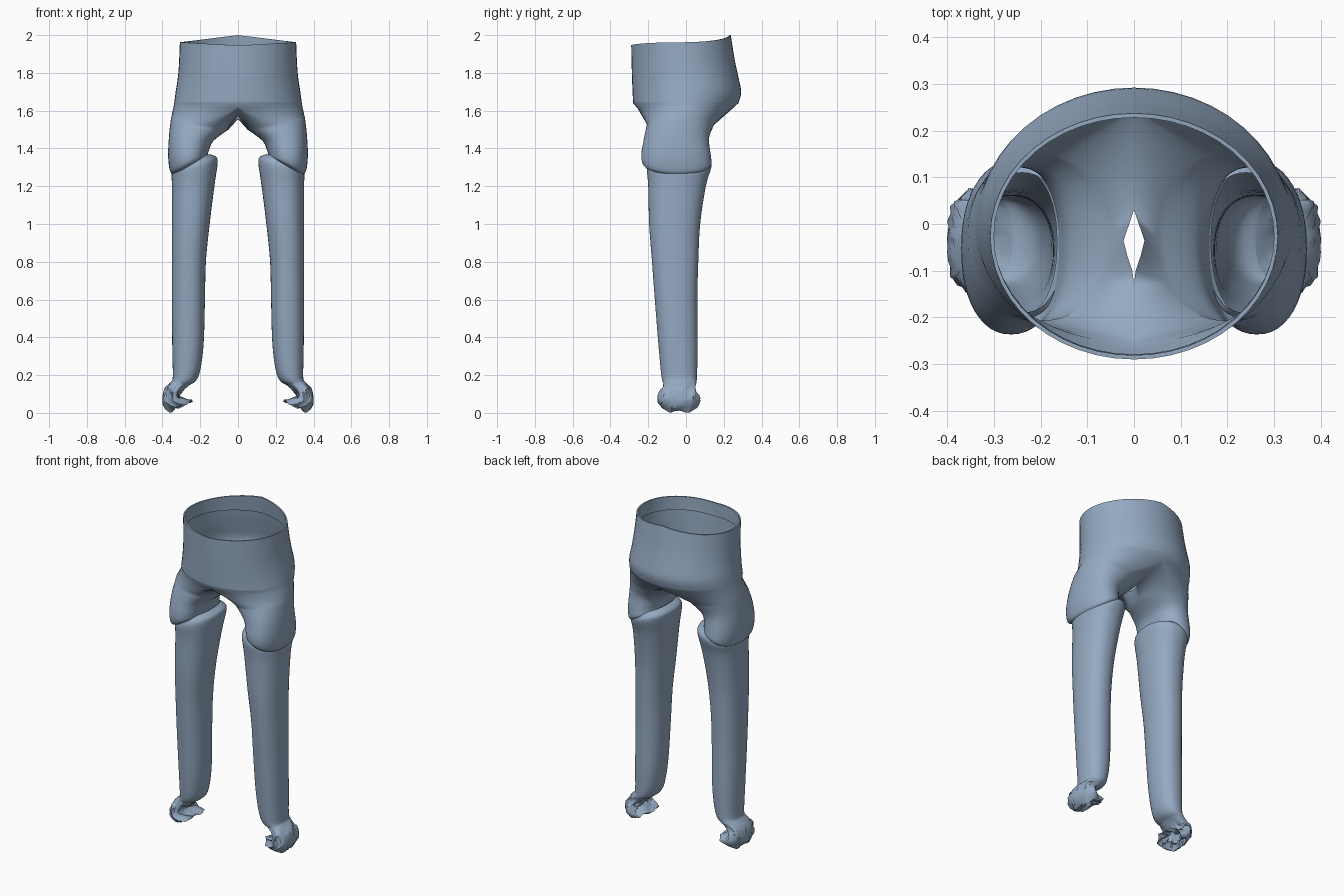
import bpy, bmesh, math, random
from math import sin, cos, pi

random.seed(4)
if "Cube" in bpy.data.objects:
    bpy.data.objects.remove(bpy.data.objects["Cube"])

cloth = bpy.data.materials.new("slate blue cloth")
cloth.use_nodes = True
cloth.diffuse_color = (0.30, 0.40, 0.54, 1)
bsdf = cloth.node_tree.nodes["Principled BSDF"]
bsdf.inputs["Base Color"].default_value = cloth.diffuse_color
bsdf.inputs["Roughness"].default_value = 0.8

SEG = 48
HALF = SEG // 2


def angle(i):
    """Runs from the front, round the outside, to the back, then the inside."""
    return -pi / 2 + 2 * pi * i / SEG


def soften(v, p=0.9):
    return math.copysign(abs(v) ** p, v)


def refine(rows, steps=4):
    """Catmull-Rom interpolation of ring settings."""
    out = []
    for k in range(len(rows) - 1):
        a, b = rows[max(k - 1, 0)], rows[k]
        c, d = rows[k + 1], rows[min(k + 2, len(rows) - 1)]
        for s in range(steps):
            t = s / steps
            out.append([0.5 * (2 * q + (r - p) * t + (2 * p - 5 * q + 4 * r - u) * t * t
                               + (3 * q - p - 3 * r + u) * t ** 3)
                        for p, q, r, u in zip(a, b, c, d)])
    return out + [rows[-1]]


def leg_ring(row):
    """Tilted ring from inner x, outer x, front y, back y, inner z, outer z."""
    xi, xo, yf, yb, zi, zo = row
    pts = []
    for i in range(SEG):
        c, s = soften(cos(angle(i))), soften(sin(angle(i)))
        pts.append(((xi + xo) / 2 + (xo - xi) / 2 * c,
                    (yf + yb) / 2 + (yb - yf) / 2 * s,
                    (zi + zo) / 2 + (zo - zi) / 2 * c))
    return pts


def waist_ring(row):
    """Half ring from side x, front y, back y, height, front rise, back rise."""
    x, yf, yb, z, df, db = row
    pts = []
    for i in range(HALF + 1):
        c, s = cos(angle(i)), sin(angle(i))
        rise = df * (1 - c) if s < 0 else db * (1 - c)
        pts.append((max(x * c, 0) if 0 < i < HALF else 0,
                    (yf + yb) / 2 + (yb - yf) / 2 * s, z + rise))
    return pts


def crotch_ring():
    """Half ring closed by the crotch seam, which has a small slit."""
    pts = waist_ring((0.342, -0.255, 0.25, 1.615, -0.005, 0))
    for i in range(HALF + 1, SEG):
        s = sin(angle(i))
        y = -0.0025 + 0.2525 * s
        slit = 0.024 * max(0, 1 - abs(y + 0.04) / 0.07)
        pts.append((slit, y, 1.553 + 0.06 * abs(s) ** 1.5))
    return pts


def add_rings(bm, rings):
    """Skin consecutive rings; half rings stay open at the centre."""
    loops = [[bm.verts.new(p) for p in ring] for ring in rings]
    for a, b in zip(loops, loops[1:]):
        closed = len(a) == SEG and len(b) == SEG
        for i in range(SEG if closed else HALF):
            j = (i + 1) % SEG
            bm.faces.new((a[i], b[i], b[j], a[j]))


def make_part(name, rings, sharp=60):
    bm = bmesh.new()
    add_rings(bm, rings)
    bmesh.ops.recalc_face_normals(bm, faces=bm.faces)
    # Make the skin face away from the middle of its first ring
    bm.faces.ensure_lookup_table()
    f = min(bm.faces, key=lambda q: q.calc_center_median().y)
    if f.normal.y > 0:
        bmesh.ops.reverse_faces(bm, faces=bm.faces)
    mesh = bpy.data.meshes.new(name)
    bm.to_mesh(mesh)
    bm.free()
    mesh.materials.append(cloth)
    obj = bpy.data.objects.new(name, mesh)
    bpy.context.collection.objects.link(obj)
    mirror = obj.modifiers.new("both sides", "MIRROR")
    mirror.merge_threshold = 0.0005
    bpy.ops.object.select_all(action="DESELECT")
    obj.select_set(True)
    bpy.context.view_layer.objects.active = obj
    bpy.ops.object.shade_smooth_by_angle(angle=math.radians(sharp))
    return obj


# Waist, hips and thighs down to the knee fold
waist_rows = [
    (0.308, -0.29, 0.237, 1.962, -0.017, 0.038),
    (0.312, -0.288, 0.258, 1.86, -0.01, 0.01),
    (0.318, -0.286, 0.277, 1.78, 0, 0),
    (0.33, -0.283, 0.292, 1.70, 0, 0),
    (0.338, -0.28, 0.278, 1.64, 0, 0),
]
thigh_rows = [
    (0.05, 0.355, -0.207, 0.15, 1.50, 1.56),
    (0.13, 0.365, -0.222, 0.122, 1.44, 1.47),
    (0.155, 0.37, -0.236, 0.13, 1.385, 1.36),
    (0.16, 0.36, -0.23, 0.135, 1.365, 1.28),
    (0.165, 0.34, -0.20, 0.12, 1.36, 1.26),
]
make_part("hips_and_thighs",
          [waist_ring(r) for r in refine(waist_rows)] + [crotch_ring()]
          + [leg_ring(r) for r in refine(thigh_rows)])

# Turned-in facing inside the waist
make_part("waist_facing", [waist_ring(r) for r in (
    (0.308, -0.29, 0.237, 1.962, -0.017, 0.038),
    (0.30, -0.281, 0.228, 1.962, -0.017, 0.038),
    (0.302, -0.279, 0.242, 1.88, -0.017, 0.015))], 40)

# Lower legs, tucked under the thigh fold
leg_rows = [
    (0.15, 0.33, -0.19, 0.11, 1.37, 1.33),
    (0.115, 0.345, -0.20, 0.13, 1.355, 1.30),
    (0.108, 0.352, -0.208, 0.133, 1.32, 1.27),
    (0.125, 0.35, -0.20, 0.105, 1.20, 1.20),
    (0.15, 0.35, -0.195, 0.075, 1.0, 1.0),
    (0.17, 0.35, -0.18, 0.065, 0.8, 0.8),
    (0.175, 0.35, -0.165, 0.06, 0.6, 0.6),
    (0.183, 0.348, -0.145, 0.062, 0.35, 0.35),
    (0.21, 0.345, -0.13, 0.058, 0.19, 0.20),
    (0.26, 0.35, -0.12, 0.055, 0.145, 0.17),
]
make_part("lower_legs", [leg_ring(r) for r in refine(leg_rows)])

# Crumpled cuffs, pinched at the ankle and rolled under
cuff_rows = [
    (0.26, 0.35, -0.12, 0.055, 0.145, 0.17),
    (0.30, 0.375, -0.125, 0.05, 0.11, 0.145),
    (0.315, 0.393, -0.14, 0.065, 0.09, 0.11),
    (0.29, 0.398, -0.145, 0.07, 0.075, 0.05),
    (0.24, 0.365, -0.13, 0.06, 0.065, 0.004),
    (0.27, 0.36, -0.10, 0.04, 0.06, 0.02),
    (0.29, 0.35, -0.07, 0.01, 0.07, 0.04),
]
cuff_rings = []
for k, row in enumerate(refine(cuff_rows, 2)):
    amount = min(k, 3) * 0.0017
    cuff_rings.append([(min(x + random.uniform(-1, 1) * amount, 0.4),
                        y + 1.5 * amount * sin(i * 0.9 + k),
                        max(z + 1.5 * amount * cos(i * 0.7 + k * 1.3), 0))
                       for i, (x, y, z) in enumerate(leg_ring(row))])
make_part("crumpled_cuffs", cuff_rings, 45)
